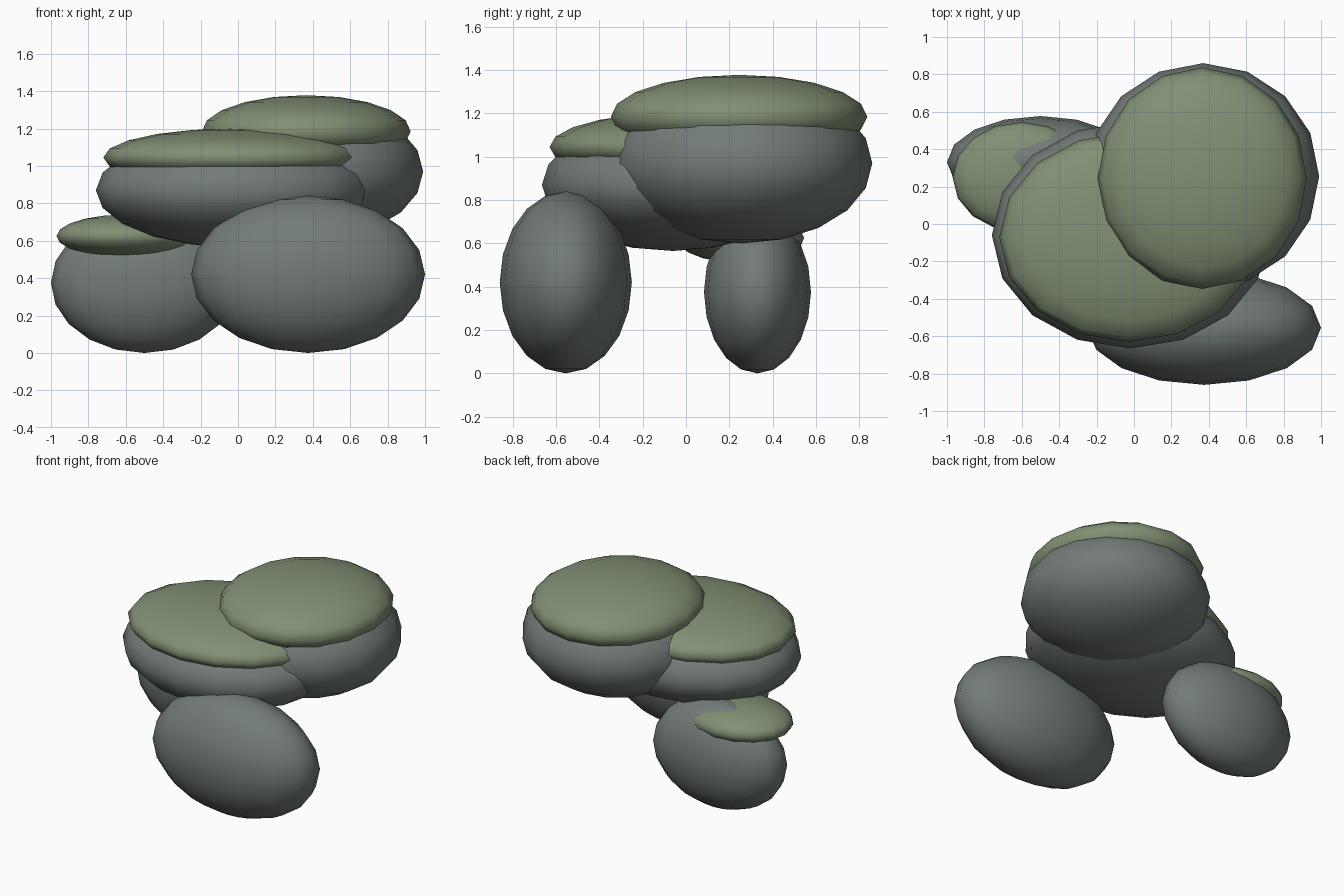
import bpy

cube = bpy.data.objects.get("Cube")
if cube:
    bpy.data.objects.remove(cube, do_unlink=True)


def make_material(name, rgb):
    mat = bpy.data.materials.new(name)
    mat.use_nodes = True
    color = (*rgb, 1.0)
    mat.diffuse_color = color
    bsdf = next(n for n in mat.node_tree.nodes if n.type == 'BSDF_PRINCIPLED')
    bsdf.inputs["Base Color"].default_value = color
    bsdf.inputs["Roughness"].default_value = 0.9
    return mat


stone = make_material("grey stone", (0.17, 0.20, 0.19))
moss = make_material("moss green", (0.22, 0.28, 0.175))


def ellipsoid(name, center, radii, mat):
    """Low-poly squashed sphere with smooth shading."""
    bpy.ops.mesh.primitive_uv_sphere_add(segments=16, ring_count=10, radius=1, location=center)
    obj = bpy.context.object
    obj.name = name
    obj.scale = radii
    bpy.ops.object.transform_apply(location=False, rotation=False, scale=True)
    bpy.ops.object.shade_smooth()
    obj.data.materials.append(mat)
    return obj


# Boulders resting on the ground
ellipsoid("front_boulder", (0.375, -0.555, 0.42), (0.625, 0.305, 0.42), stone)
ellipsoid("back_boulder", (-0.5, 0.33, 0.375), (0.5, 0.247, 0.375), stone)

# Boulders stacked on top
ellipsoid("middle_boulder", (-0.02, -0.06, 0.87), (0.74, 0.605, 0.305), stone)
ellipsoid("top_boulder", (0.37, 0.255, 0.97), (0.62, 0.605, 0.37), stone)

# Flattened moss caps
ellipsoid("back_moss", (-0.6, 0.25, 0.625), (0.37, 0.295, 0.115), moss)
ellipsoid("middle_moss", (-0.03, -0.07, 1.045), (0.69, 0.56, 0.155), moss)
ellipsoid("top_moss", (0.365, 0.245, 1.185), (0.558, 0.592, 0.193), moss)
